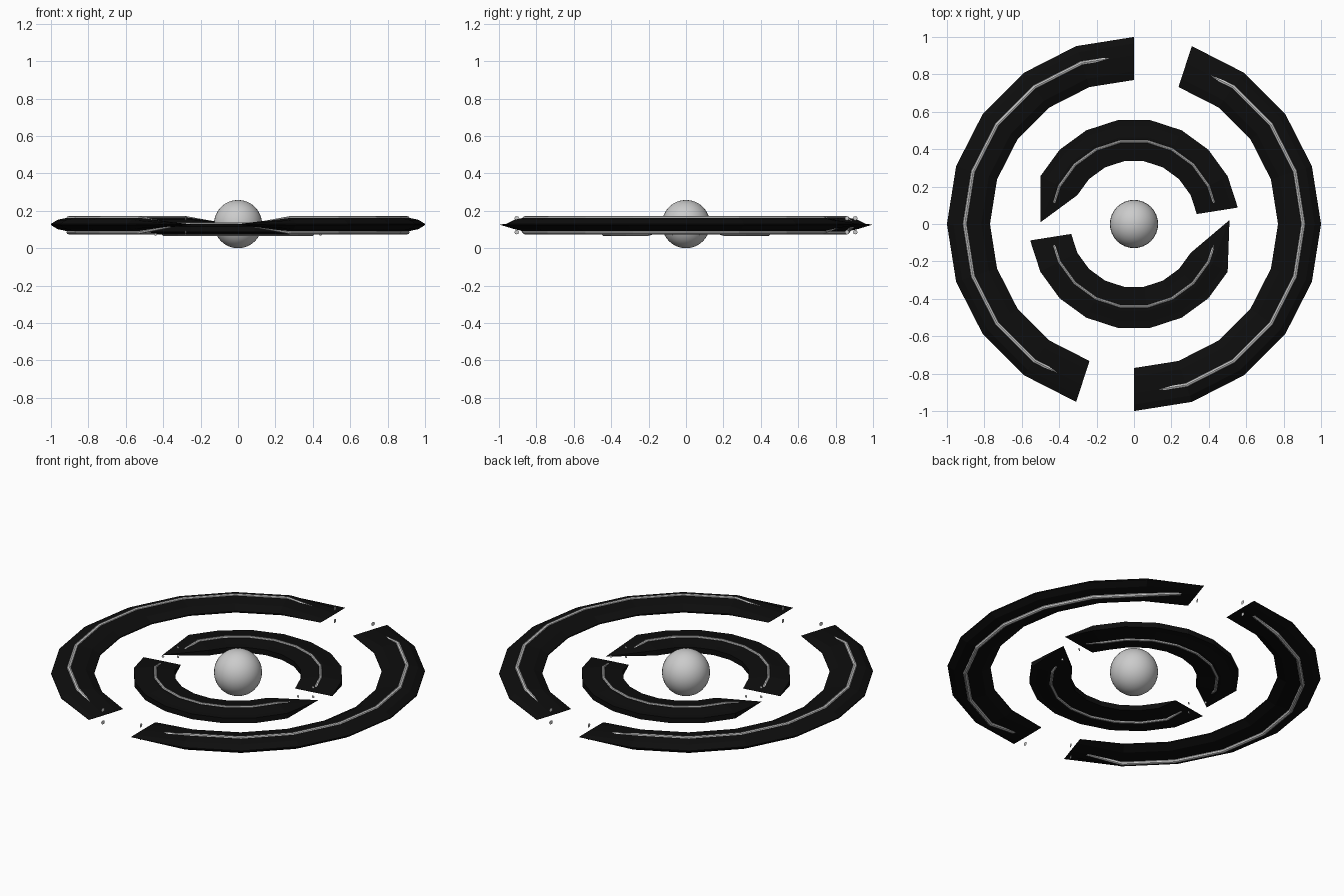
import bpy, bmesh, math
from mathutils import Vector

if "Cube" in bpy.data.objects:
    bpy.data.objects.remove(bpy.data.objects["Cube"])

STEP = 18
black = bpy.data.materials.new("black")
black.diffuse_color = (0.004, 0.004, 0.004, 1)
black.use_nodes = True
black.node_tree.nodes["Principled BSDF"].inputs["Base Color"].default_value = black.diffuse_color


def polar(r, deg, z):
    a = math.radians(deg)
    return Vector((r * math.cos(a), r * math.sin(a), z))


def finish(bm, name, mat=None):
    bmesh.ops.recalc_face_normals(bm, faces=bm.faces)
    me = bpy.data.meshes.new(name)
    bm.to_mesh(me)
    bm.free()
    ob = bpy.data.objects.new(name, me)
    bpy.context.collection.objects.link(ob)
    if mat:
        me.materials.append(mat)
    return ob


def loft(bm, sections):
    rings = [[bm.verts.new(p) for p in s] for s in sections]
    n = len(rings[0])
    for a, b in zip(rings, rings[1:]):
        for i in range(n):
            j = (i + 1) % n
            bm.faces.new((a[i], a[j], b[j], b[i]))
    bm.faces.new(rings[0])
    bm.faces.new(rings[-1])


def circle(center, deg, rad, n=8):
    out = polar(1, deg, 0)
    up = Vector((0, 0, 1))
    return [center + rad * (out * math.cos(t) + up * math.sin(t))
            for t in (2 * math.pi * i / n for i in range(n))]


def arc_body(name, start, count, r0, r1, zc, h, rim, tip=None):
    # lens-shaped section, flattened at both ends
    top = [(0, rim), (0.2, 0.7), (0.58, 1), (0.85, max(0.65, rim)), (1, rim)]
    prof = top + [(f, -k) for f, k in reversed(top)]
    sections = []
    for i in range(count):
        k = 0.03 if i in (0, count - 1) else 1
        sec = [polar(r0 + f * (r1 - r0), start + i * STEP, zc + z * h * k) for f, z in prof]
        if tip and i == count - 1:
            goal = Vector((tip[0], tip[1], zc - 0.01))
            sec = [goal + (p - goal) * 0.01 for p in sec]
        sections.append(sec)
    bm = bmesh.new()
    loft(bm, sections)
    finish(bm, name, black)


def arc_trim(name, start, count, r, zc, h, rad):
    # tubes above and below, diving into the body near each end, with end discs
    bm = bmesh.new()
    t = 0.68
    for s in (1, -1):
        pts = [(polar(r, start + i * STEP, zc + s * h), start + i * STEP) for i in range(count)]
        first, last = pts[0], pts[-1]

        def dive(inner, end):
            p = inner[0].lerp(end[0], t)
            p.z = zc + s * (h * (1 - t) - rad * 0.8)
            return p, inner[1] + (end[1] - inner[1]) * t

        path = [dive(pts[1], first)] + pts[1:-1] + [dive(pts[-2], last)]
        loft(bm, [circle(p, d, rad) for p, d in path])
        for p, d in (first, last):
            bm.faces.new([bm.verts.new(v) for v in circle(p, d, rad)])
    finish(bm, name)


# outer ring halves
for side, start in (("right", -90), ("left", 90)):
    arc_body("outer_arc_" + side, start, 10, 0.77, 1.0, 0.127, 0.038, 0.08)
    arc_trim("outer_trim_" + side, start, 10, 0.905, 0.123, 0.037, 0.012)

# inner ring halves, each ending in a point
for side, start, tip in (("back", 9, (-0.5, 0.01)), ("front", 189, (0.51, 0.02))):
    arc_body("inner_arc_" + side, start, 10, 0.34, 0.562, 0.102, 0.028, 0.55, tip)
    arc_trim("inner_trim_" + side, start, 10, 0.447, 0.102, 0.028, 0.008)

# centre ball
bpy.ops.mesh.primitive_uv_sphere_add(segments=32, ring_count=16, radius=0.129, location=(0, 0, 0.129))
bpy.context.object.name = "centre_ball"
bpy.ops.object.shade_smooth()
